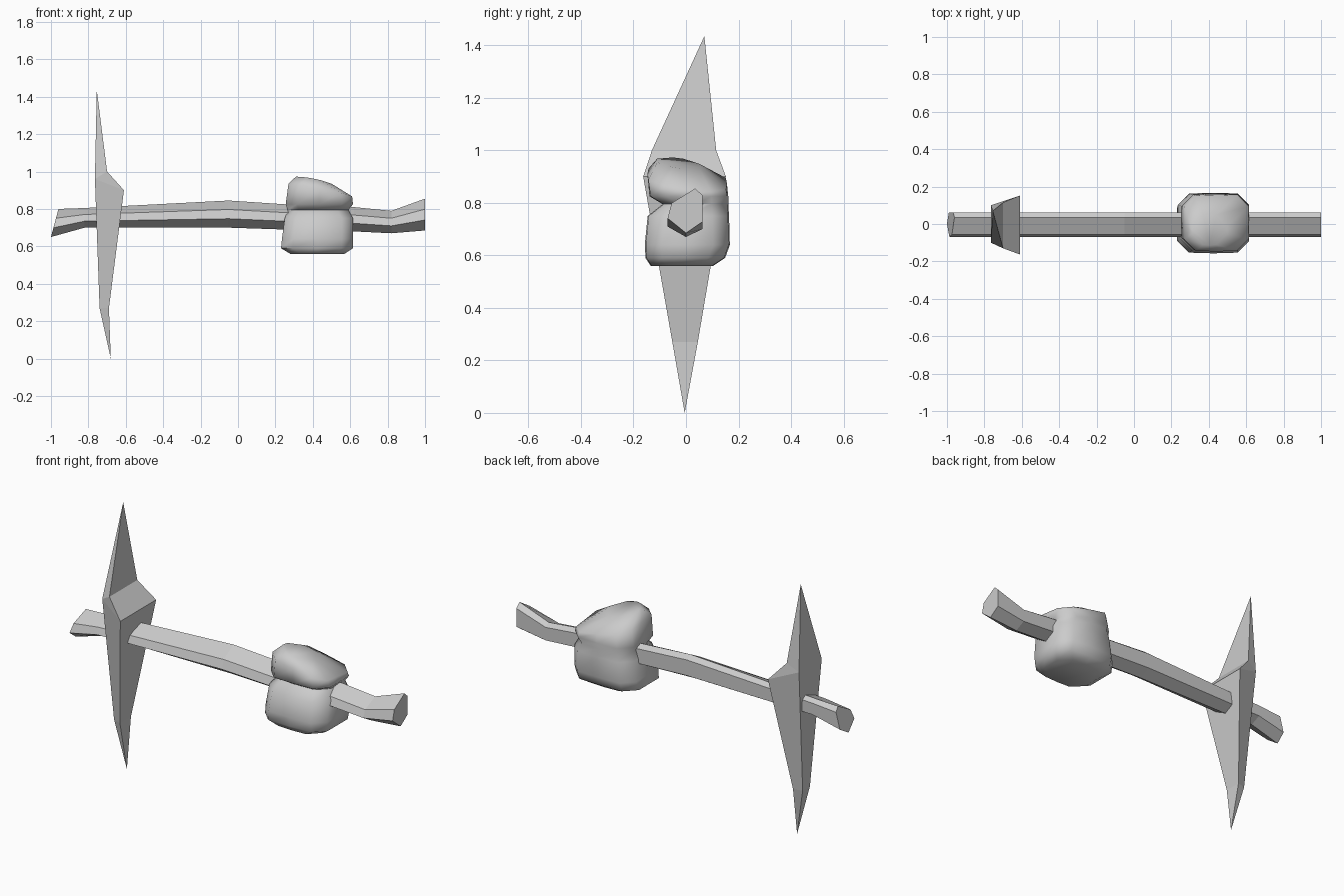
import bpy, bmesh, math

cube = bpy.data.objects.get("Cube")
if cube:
    bpy.data.objects.remove(cube, do_unlink=True)

grey = bpy.data.materials.new("plain_grey")
grey.use_nodes = True
grey.diffuse_color = (0.6, 0.6, 0.6, 1)
grey.node_tree.nodes["Principled BSDF"].inputs["Base Color"].default_value = grey.diffuse_color


def loft(name, rings, smooth_angle=None):
    """Skin a list of equal-length rings, closing both ends."""
    bm = bmesh.new()
    loops = [[bm.verts.new(p) for p in ring] for ring in rings]
    n = len(loops[0])
    for a, b in zip(loops, loops[1:]):
        for i in range(n):
            j = (i + 1) % n
            bm.faces.new((a[i], a[j], b[j], b[i]))
    bm.faces.new(loops[0])
    bm.faces.new(loops[-1])
    bmesh.ops.remove_doubles(bm, verts=bm.verts, dist=0.0005)
    bmesh.ops.recalc_face_normals(bm, faces=bm.faces)
    mesh = bpy.data.meshes.new(name)
    bm.to_mesh(mesh)
    bm.free()
    mesh.materials.append(grey)
    obj = bpy.data.objects.new(name, mesh)
    bpy.context.collection.objects.link(obj)
    if smooth_angle:
        bpy.ops.object.select_all(action='DESELECT')
        obj.select_set(True)
        bpy.context.view_layer.objects.active = obj
        bpy.ops.object.shade_smooth_by_angle(angle=math.radians(smooth_angle))
    return obj


# Handle: six-sided bar, (y, fraction of height) section along x stations
section = [(-0.07, 0.33), (-0.055, 0.67), (0.035, 1), (0.062, 0.85), (0.062, 0.25), (0, 0)]
stations = [(-0.98, 0.65, 0.80), (-0.82, 0.70, 0.805), (-0.05, 0.70, 0.845),
            (0.25, 0.69, 0.825), (0.62, 0.68, 0.81), (0.82, 0.67, 0.79), (1.0, 0.685, 0.855)]
handle = []
for x, low, high in stations:
    slant = 0.04 if x < -0.9 else 0      # cut the butt end at an angle
    handle.append([(x + slant * (f - 0.5), y, low + f * (high - low)) for y, f in section])
loft("handle", handle)


# Blade: four-sided spike, wide toward +x, narrower flat back
def blade_ring(front_x, front_z, front_y0, front_y1, back_x, back_z, back_y):
    return [(front_x, front_y0, front_z), (front_x, front_y1, front_z),
            (back_x, back_y, back_z), (back_x, -back_y, back_z)]


loft("blade", [
    [(-0.68, -0.005, 0)] * 4,
    blade_ring(-0.69, 0.27, -0.052, 0.045, -0.74, 0.27, 0.032),
    blade_ring(-0.61, 0.90, -0.163, 0.152, -0.765, 0.96, 0.10),
    blade_ring(-0.70, 1.00, -0.13, 0.115, -0.765, 0.96, 0.10),
    [(-0.755, 0.07, 1.435)] * 4,
])


# Grip: rounded block around the handle with a groove along its front
def grip_ring(z, x0, x1, y0, y1):
    c = 0.06
    xm = (x0 + x1) / 2
    ym = (y0 + y1) / 2
    pts = [(x0 + c, y0), (xm, y0 - 0.004), (x1 - c, y0), (x1, y0 + c), (x1, ym), (x1, y1 - c),
           (x1 - c, y1), (xm, y1 + 0.004), (x0 + c, y1), (x0, y1 - c), (x0, ym), (x0, y0 + c)]
    tilt = 1 if z > 0.85 else 0
    return [(x, y, z - tilt * (0.2 * (x - 0.42) + 0.12 * y)) for x, y in pts]


loft("grip", [grip_ring(*r) for r in [
    (0.56, 0.28, 0.57, -0.13, 0.10),
    (0.59, 0.23, 0.615, -0.15, 0.145),
    (0.64, 0.235, 0.615, -0.153, 0.163),
    (0.75, 0.25, 0.615, -0.142, 0.16),
    (0.795, 0.265, 0.59, -0.085, 0.157),
    (0.825, 0.255, 0.615, -0.135, 0.157),
    (0.895, 0.27, 0.61, -0.143, 0.152),
    (0.945, 0.31, 0.50, -0.11, 0.05),
]], 60)
